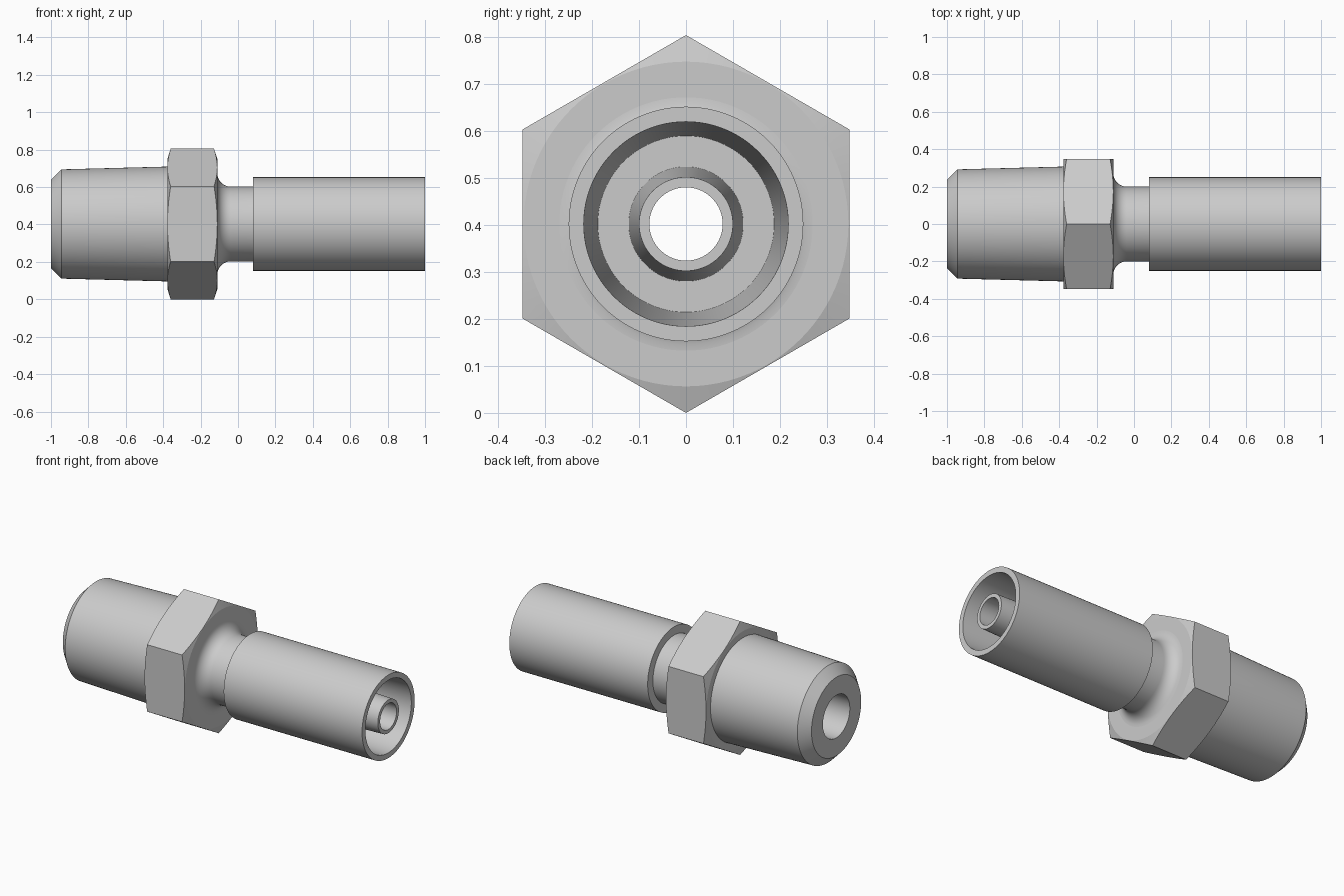
import bpy, bmesh, math

if "Cube" in bpy.data.objects:
    bpy.data.objects.remove(bpy.data.objects["Cube"])

AXIS_Z = 0.4025
HEX_R = 0.4025
SEG = 96

metal = bpy.data.materials.new("grey metal")
metal.diffuse_color = (0.6, 0.6, 0.6, 1)
metal.use_nodes = True
metal.node_tree.nodes["Principled BSDF"].inputs["Base Color"].default_value = metal.diffuse_color


def finish(name, bm):
    """Turn a bmesh into a named object."""
    bmesh.ops.recalc_face_normals(bm, faces=bm.faces)
    me = bpy.data.meshes.new(name)
    bm.to_mesh(me)
    bm.free()
    me.materials.append(metal)
    ob = bpy.data.objects.new(name, me)
    bpy.context.collection.objects.link(ob)
    return ob


def lathe(name, profile):
    """Revolve a closed (x, radius) outline about the long axis."""
    bm = bmesh.new()
    rings = []
    for i in range(SEG):
        a = 2 * math.pi * i / SEG
        rings.append([bm.verts.new((x, r * math.sin(a), AXIS_Z + r * math.cos(a)))
                      for x, r in profile])
    n = len(profile)
    for i in range(SEG):
        p, q = rings[i], rings[(i + 1) % SEG]
        for j in range(n):
            k = (j + 1) % n
            bm.faces.new((p[j], p[k], q[k], q[j]))
    return finish(name, bm)


def smooth(ob, degrees):
    bpy.ops.object.select_all(action='DESELECT')
    ob.select_set(True)
    bpy.context.view_layer.objects.active = ob
    bpy.ops.object.shade_smooth_by_angle(angle=math.radians(degrees))


# Tapered stem, filleted neck, and inner nipple with a stepped through bore
F = 0.07
fillet = [(-0.11 + F - F * math.cos(t), 0.2 + F - F * math.sin(t))
          for t in (math.pi / 2 * i / 8 for i in range(9))]
body = lathe("stem_and_nipple",
             [(-1, 0.128), (-1, 0.236), (-0.945, 0.292), (-0.375, 0.307), (-0.24, 0.307),
              (-0.24, 0.27)] + fillet +
             [(0.16, 0.2), (0.16, 0.122), (1, 0.1), (1, 0.078), (-0.1, 0.078), (-0.15, 0.128)])
smooth(body, 25)

# Crimp collar with a slightly flared socket
collar = lathe("collar", [(0.08, 0.195), (0.08, 0.25), (1, 0.25), (1, 0.218),
                          (0.16, 0.188), (0.16, 0.195)])
smooth(collar, 25)

# Hexagon nut section, corners chamfered by intersecting with a bevelled disc
bm = bmesh.new()
ends = [[bm.verts.new((x, HEX_R * math.sin(i * math.pi / 3),
                       AXIS_Z + HEX_R * math.cos(i * math.pi / 3))) for i in range(6)]
        for x in (-0.4, -0.08)]
for end in ends:
    bm.faces.new(end)
for i in range(6):
    j = (i + 1) % 6
    bm.faces.new((ends[0][i], ends[0][j], ends[1][j], ends[1][i]))
nut = finish("hexagon", bm)

L, R, C = -0.378, -0.11, 0.018
slope = C / (HEX_R - 0.346)
far = 0.45
d = slope * (far - 0.346)
disc = lathe("chamfer_disc", [(L, 0.22), (L, 0.346), (L + d, far), (R - d, far),
                              (R, 0.346), (R, 0.22)])
mod = nut.modifiers.new("chamfer", 'BOOLEAN')
mod.operation = 'INTERSECT'
mod.solver = 'EXACT'
mod.object = disc
bpy.context.view_layer.objects.active = nut
bpy.ops.object.modifier_apply(modifier=mod.name)
bpy.data.objects.remove(disc)
smooth(nut, 10)
